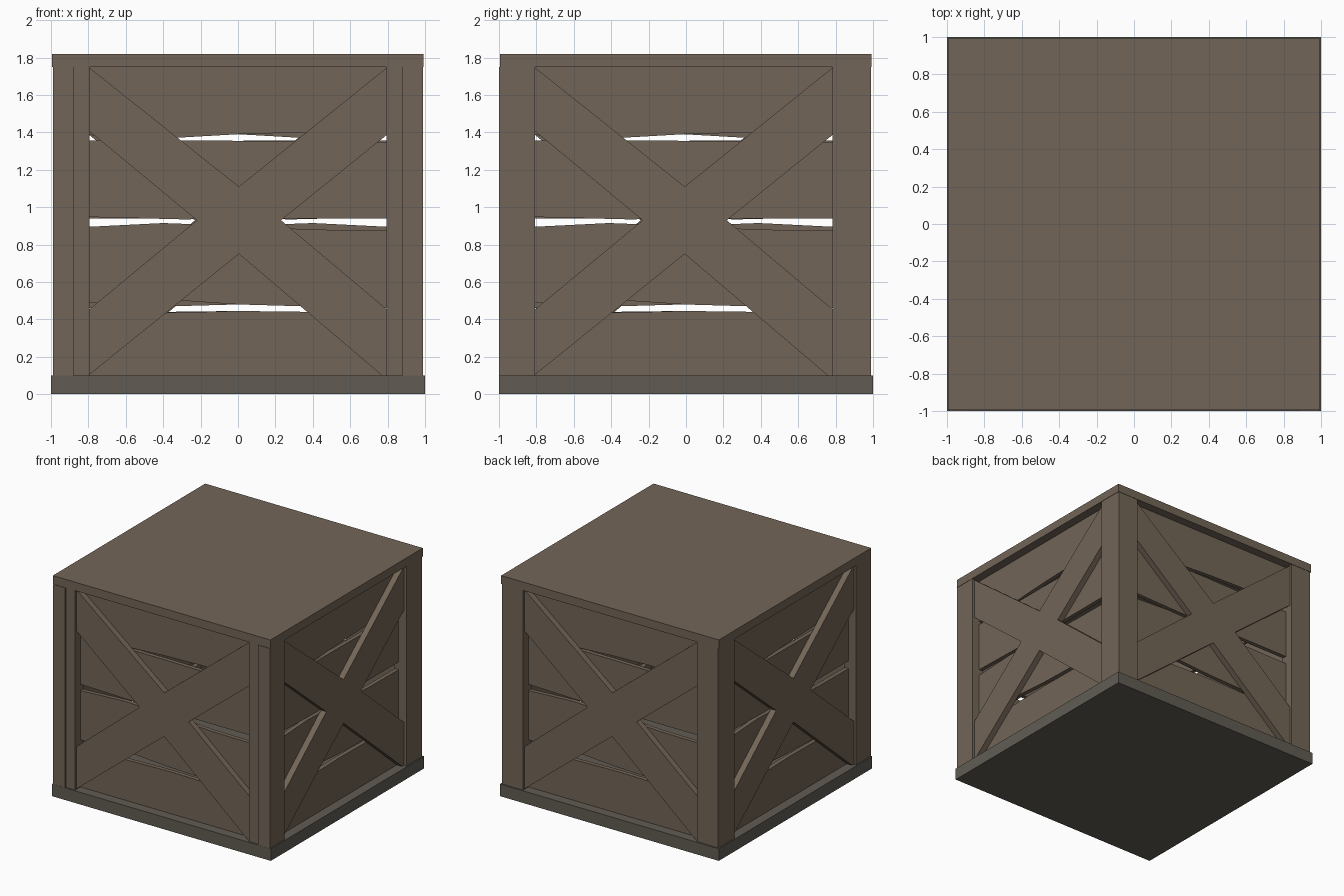
import bpy, bmesh
from math import pi
from mathutils import Matrix

if "Cube" in bpy.data.objects:
    bpy.data.objects.remove(bpy.data.objects["Cube"])


def material(name, rgb):
    m = bpy.data.materials.new(name)
    m.diffuse_color = (*rgb, 1)
    m.use_nodes = True
    m.node_tree.nodes["Principled BSDF"].inputs["Base Color"].default_value = m.diffuse_color
    return m


wood = material("wood", (0.17, 0.13, 0.095))
dark_wood = material("dark_wood", (0.12, 0.108, 0.088))


def prism(name, outline, outer, inner, mat, matrix=Matrix()):
    """Extrude an (x, z) outline from y = -outer back to y = -inner."""
    bm = bmesh.new()
    face = bm.faces.new([bm.verts.new((x, -outer, z)) for x, z in outline])
    ext = bmesh.ops.extrude_face_region(bm, geom=[face], use_keep_orig=True)
    moved = [v for v in ext["geom"] if isinstance(v, bmesh.types.BMVert)]
    bmesh.ops.translate(bm, verts=moved, vec=(0, outer - inner, 0))
    bmesh.ops.recalc_face_normals(bm, faces=bm.faces)
    bm.transform(matrix)
    mesh = bpy.data.meshes.new(name)
    bm.to_mesh(mesh)
    bm.free()
    mesh.materials.append(mat)
    obj = bpy.data.objects.new(name, mesh)
    bpy.context.collection.objects.link(obj)
    return obj


def rect(x0, x1, z0, z1):
    return [(x0, z0), (x1, z0), (x1, z1), (x0, z1)]


# Base slab and lid
prism("base", rect(-1, 1, 0, 0.1), 1, -1, dark_wood)
prism("lid", rect(-0.995, 0.993, 1.75, 1.82), 0.995, -0.993, wood)

# Rough plank edges, bottom edge and top edge of each plank
E = 0.9
planks = [
    ([(-E, 0.1), (E, 0.1)],
     [(-E, 0.45), (-0.4, 0.435), (0, 0.445), (0.4, 0.44), (E, 0.45)]),
    ([(-E, 0.485), (-0.3, 0.5), (0, 0.48), (0.35, 0.47), (E, 0.46)],
     [(-E, 0.89), (-0.4, 0.915), (0, 0.9), (0.4, 0.88), (E, 0.875)]),
    ([(-E, 0.95), (-0.3, 0.935), (0.3, 0.94), (E, 0.94)],
     [(-E, 1.358), (0, 1.355), (E, 1.345)]),
    ([(-E, 1.39), (-0.4, 1.367), (0, 1.39), (0.36, 1.40), (E, 1.39)],
     [(-E, 1.75), (E, 1.75)]),
]

# Crossed brace as one outline
cross = [(-0.8, 1.75), (0.005, 1.11), (0.8, 1.75), (0.8, 1.39),
         (0.23, 0.93), (0.8, 0.45), (0.8, 0.1), (0.77, 0.1),
         (0.005, 0.75), (-0.8, 0.1), (-0.8, 0.45), (-0.22, 0.93),
         (-0.8, 1.41)]

# Four walls, the two side walls sit slightly forward
for i, side in enumerate(("front", "right", "back", "left")):
    m = Matrix.Rotation(i * pi / 2, 4, 'Z')
    if i % 2:
        m = Matrix.Translation((0, -0.012, 0)) @ m
    prism(side + "_post_a", rect(-0.987, -0.795, 0.1, 1.75), 0.99, 0.88, wood, m)
    prism(side + "_post_b", rect(0.795, 0.987, 0.1, 1.75), 0.99, 0.88, wood, m)
    prism(side + "_cross_brace", cross, 0.97, 0.92, wood, m)
    for n, (low, high) in enumerate(planks):
        prism(f"{side}_plank_{n + 1}", low + high[::-1], 0.92, 0.885, wood, m)
